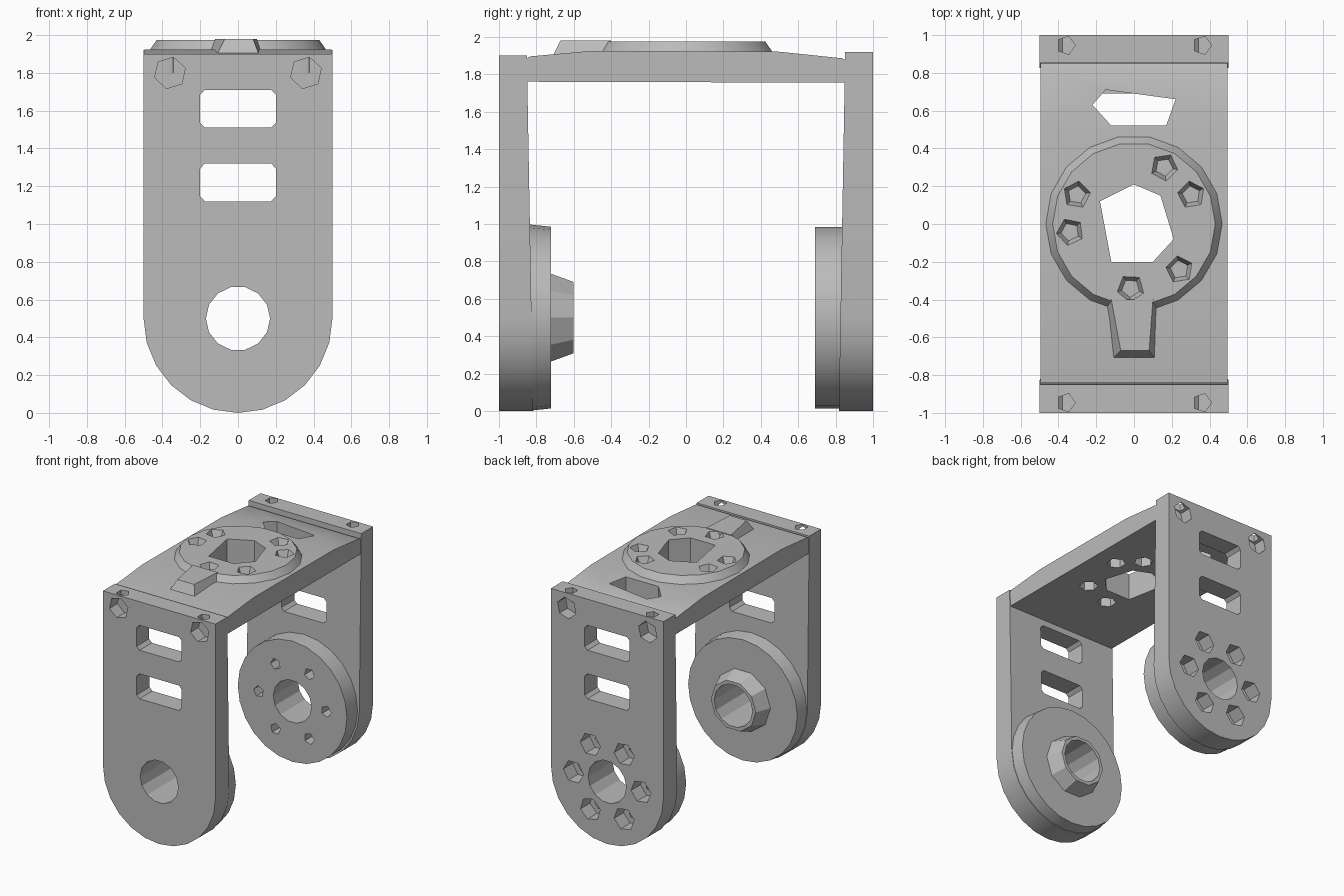
import bpy, bmesh
from math import sin, cos, pi, radians

if "Cube" in bpy.data.objects:
    bpy.data.objects.remove(bpy.data.objects["Cube"])

# Single grey material
grey = bpy.data.materials.new("plain grey")
grey.use_nodes = True
grey.diffuse_color = (0.5, 0.5, 0.5, 1)
grey.node_tree.nodes["Principled BSDF"].inputs["Base Color"].default_value = (0.5, 0.5, 0.5, 1)


def ring(cu, cv, r, n, start=0.0):
    """Regular outline around a centre."""
    return [(cu + r * cos(start + 2 * pi * i / n), cv + r * sin(start + 2 * pi * i / n))
            for i in range(n)]


def rect(u0, u1, v0, v1, c=0.025):
    """Rectangle outline with small clipped corners."""
    return [(u0 + c, v0), (u1 - c, v0), (u1, v0 + c), (u1, v1 - c),
            (u1 - c, v1), (u0 + c, v1), (u0, v1 - c), (u0, v0 + c)]


def loft(name, axis, outline_a, a, outline_b, b):
    """Solid between two outlines at positions a and b along an axis."""
    place = {"x": lambda u, v, d: (d, u, v),
             "y": lambda u, v, d: (u, d, v),
             "z": lambda u, v, d: (u, v, d)}[axis]
    bm = bmesh.new()
    va = [bm.verts.new(place(u, v, a)) for u, v in outline_a]
    vb = [bm.verts.new(place(u, v, b)) for u, v in outline_b]
    bm.faces.new(va)
    bm.faces.new(vb)
    n = len(va)
    for i in range(n):
        j = (i + 1) % n
        bm.faces.new((va[i], va[j], vb[j], vb[i]))
    bmesh.ops.recalc_face_normals(bm, faces=bm.faces)
    mesh = bpy.data.meshes.new(name)
    bm.to_mesh(mesh)
    bm.free()
    mesh.materials.append(grey)
    ob = bpy.data.objects.new(name, mesh)
    bpy.context.collection.objects.link(ob)
    return ob


def prism(name, axis, outline, a, b):
    return loft(name, axis, outline, a, outline, b)


def activate(ob):
    bpy.ops.object.select_all(action="DESELECT")
    ob.select_set(True)
    bpy.context.view_layer.objects.active = ob


def cut(parts, cutters):
    """Subtract every cutter from every part, then discard the cutters."""
    for ob in parts:
        activate(ob)
        for c in cutters:
            mod = ob.modifiers.new("cut", "BOOLEAN")
            mod.operation, mod.solver, mod.object = "DIFFERENCE", "EXACT", c
            bpy.ops.object.modifier_apply(modifier=mod.name)
    for c in cutters:
        bpy.data.objects.remove(c)


HUB = 0.5     # height of the pivot axis


def make_arm(name, side, top):
    """Side arm with a round foot, leaning slightly thicker towards the foot."""
    foot = [(0.5 * cos(t), HUB + 0.5 * sin(t))
            for t in (pi + pi * i / 12 for i in range(13))]
    arm = prism(name, "y", foot + [(0.5, top), (-0.5, top)], side, side * 0.85)
    for v in arm.data.vertices:
        if abs(v.co.y) < 0.9:
            v.co.y -= side * 0.025 * (1.9 - v.co.z) / 1.4
    # Two windows, then corner screw pockets open at the front and top
    cutters = [prism("cutter", "y", rect(-0.2, 0.2, z, z + 0.2), side * 1.1, side * 0.7)
               for z in (1.12, 1.51)]
    for x in (-0.36, 0.36):
        cutters.append(prism("cutter", "y", ring(x, 1.8, 0.085, 6, 0.3),
                             side * 1.1, side * 0.9))
        cutters.append(prism("cutter", "z", ring(x, side * 0.945, 0.05, 5), 1.8, 2.1))
    cut([arm], cutters)
    return arm


front_arm = make_arm("front_arm", -1, 1.9)
back_arm = make_arm("back_arm", 1, 1.92)

# Round bosses on the inner faces
front_boss = loft("front_boss", "y", ring(0, HUB, 0.5, 24), -0.86,
                  ring(0, HUB, 0.485, 24), -0.72)
back_boss = prism("back_boss", "y", ring(0, HUB, 0.485, 24), 0.86, 0.69)
front_collar = loft("front_collar", "y", ring(0, HUB, 0.25, 10), -0.73,
                    ring(0, HUB, 0.2, 10), -0.6)

# Pivot bores
cut([front_arm, front_boss, front_collar],
    [prism("cutter", "y", ring(0, HUB, 0.17, 14), -1.1, -0.5)])
cut([back_arm, back_boss],
    [prism("cutter", "y", ring(0, HUB, 0.17, 14), 0.5, 1.1)])

# Six bolt holes with hexagonal outer pockets around the back bore
bolts, pockets = [], []
for i in range(6):
    x, z = 0.3 * cos(i * pi / 3), HUB + 0.3 * sin(i * pi / 3)
    bolts.append(prism("cutter", "y", ring(x, z, 0.045, 5, i), 0.5, 1.1))
    pockets.append(prism("cutter", "y", ring(x, z, 0.09, 6, i), 0.88, 1.1))
cut([back_arm, back_boss], bolts + pockets)

# Slightly crowned bridge plate
crown = [(-0.86, 1.76), (0.86, 1.755), (0.86, 1.87), (0.835, 1.885),
         (0.5, 1.92), (-0.5, 1.925), (-0.835, 1.895), (-0.86, 1.875)]
bridge_plate = prism("bridge_plate", "x", crown, -0.495, 0.495)

# Raised mounting ring and its tongue
mount_ring = loft("mount_ring", "z", ring(0, 0, 0.475, 18), 1.91, ring(0, 0, 0.43, 18), 1.975)
tongue = loft("ring_tongue", "z",
              [(-0.16, -0.4), (-0.11, -0.71), (0.11, -0.71), (0.13, -0.4)], 1.9,
              [(-0.12, -0.4), (-0.07, -0.67), (0.08, -0.67), (0.1, -0.4)], 1.98)

# Central opening, rear window and screw pockets in the bridge
bore = [(0, 0.21), (0.14, 0.15), (0.21, -0.08), (0.1, -0.2), (-0.12, -0.2), (-0.18, 0.12)]
window = [(-0.22, 0.63), (-0.15, 0.71), (0.22, 0.66), (0.17, 0.52), (-0.12, 0.52)]
cut([bridge_plate, mount_ring],
    [prism("cutter", "z", bore, 1.6, 2.2), prism("cutter", "z", window, 1.6, 2.2)])
top_pockets, under_pockets = [], []
for deg in (153, 187, 62, 27, -45, -93):
    a = radians(deg)
    x, y = 0.34 * cos(a), 0.34 * sin(a)
    top_pockets.append(loft("cutter", "z", ring(x, y, 0.045, 5, a), 1.915,
                            ring(x, y, 0.085, 5, a), 2.0))
    under_pockets.append(prism("cutter", "z", ring(x, y, 0.07, 6, a), 1.7, 1.84))
cut([mount_ring], top_pockets)
cut([bridge_plate], under_pockets)

# Smooth round walls, keep crisp edges
for ob in (front_arm, back_arm, front_boss, back_boss, front_collar,
           bridge_plate, mount_ring, tongue):
    activate(ob)
    bpy.ops.object.shade_smooth_by_angle(angle=radians(25))
